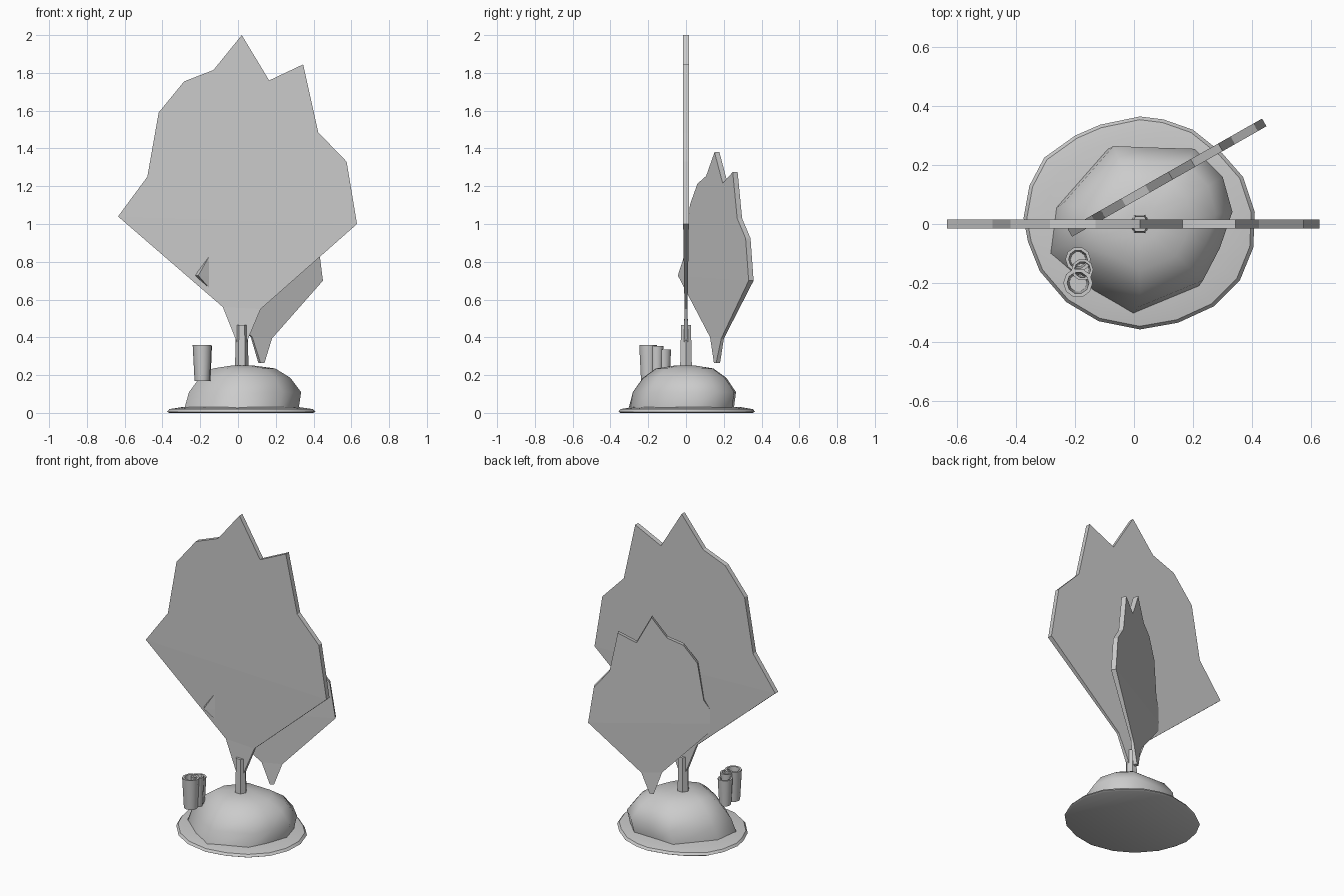
import bpy, bmesh, math
from mathutils import Vector, Matrix

cube = bpy.data.objects.get("Cube")
if cube:
    bpy.data.objects.remove(cube, do_unlink=True)

grey = bpy.data.materials.new("plain_grey")
grey.use_nodes = True
grey.diffuse_color = (0.6, 0.6, 0.6, 1)
grey.node_tree.nodes["Principled BSDF"].inputs["Base Color"].default_value = (0.6, 0.6, 0.6, 1)


def finish(name, bm, smooth=None):
    bmesh.ops.recalc_face_normals(bm, faces=bm.faces[:])
    mesh = bpy.data.meshes.new(name)
    bm.to_mesh(mesh)
    bm.free()
    mesh.materials.append(grey)
    obj = bpy.data.objects.new(name, mesh)
    bpy.context.collection.objects.link(obj)
    if smooth:
        bpy.ops.object.select_all(action='DESELECT')
        obj.select_set(True)
        bpy.context.view_layer.objects.active = obj
        bpy.ops.object.shade_smooth_by_angle(angle=math.radians(smooth))
    return obj


def loft(name, rings, smooth=None):
    """Skin a stack of closed rings and cap both ends."""
    bm = bmesh.new()
    loops = [[bm.verts.new(p) for p in ring] for ring in rings]
    for low, high in zip(loops, loops[1:]):
        for i in range(len(low)):
            j = (i + 1) % len(low)
            bm.faces.new((low[i], low[j], high[j], high[i]))
    bm.faces.new(loops[0][::-1])
    bm.faces.new(loops[-1])
    return finish(name, bm, smooth)


def scaled(outline, scale, z, dx=0, dy=0):
    return [(x * scale + dx, y * scale + dy, z) for x, y in outline]


def circle(x, y, z, r, sides):
    return [(x + r * math.cos(math.tau * i / sides),
             y + r * math.sin(math.tau * i / sides), z) for i in range(sides)]


# Flat jagged leaf: full-thickness crown, thinner towards the stalk
crown = [(-.635, 1.04), (-.48, 1.25), (-.42, 1.59), (-.285, 1.755), (-.13, 1.815),
         (.02, 2), (.165, 1.76), (.345, 1.845), (.425, 1.485), (.575, 1.33), (.63, 1)]
shoulder = [(.12, .55), (-.08, .56)]
tip = [(.04, .36), (0, .36)]


def leaf(name, matrix):
    bm = bmesh.new()
    sides = []
    for s in (-1, 1):
        top = [bm.verts.new((x, s * .015, z)) for x, z in crown]
        mid = [bm.verts.new((x, s * .008, z)) for x, z in shoulder]
        end = [bm.verts.new((x, s * .012, z)) for x, z in tip]
        bm.faces.new(top)
        bm.faces.new((top[0], top[-1], mid[0], mid[1]))
        bm.faces.new((mid[1], mid[0], end[0], end[1]))
        sides.append(top + [mid[0], end[0], end[1], mid[1]])
    front, back = sides
    for i in range(len(front)):
        j = (i + 1) % len(front)
        bm.faces.new((front[i], front[j], back[j], back[i]))
    bm.transform(matrix)
    finish(name, bm)


leaf("large_leaf", Matrix.Identity(4))
leaf("small_leaf", Matrix.Translation((.124, .164, .02))
     @ Matrix.Rotation(math.radians(29.6), 4, 'Z')
     @ Matrix.Diagonal((.6, 1, .68, 1)) @ Matrix.Translation((-.02, 0, 0)))

# Six-sided stalk
loft("stalk", [circle(.02, 0, z, r, 6) for z, r in ((.2, .037), (.465, .03))])

# Thin irregular base plate
plate = [(.02, .365), (-.115, .337), (-.2, .3), (-.305, .225), (-.355, .13),
         (-.375, .02), (-.36, -.06), (-.32, -.16), (-.23, -.265), (-.12, -.33),
         (.02, -.358), (.15, -.335), (.27, -.28), (.36, -.19), (.405, -.08),
         (.41, .04), (.37, .16), (.3, .24), (.2, .32), (.1, .355)]
loft("base_plate", [scaled(plate, .97, 0), scaled(plate, 1, .006),
                    scaled(plate, .97, .02), scaled(plate, .8, .03)], 40)

# Faceted mound, softly shaded
mound = [(.03, .26), (-.09, .265), (-.27, .06), (-.29, -.1), (-.14, -.23),
         (0, -.31), (.23, -.215), (.29, -.1), (.335, .03), (.3, .155), (.2, .255)]
loft("mound", [scaled(mound, .97, .015, -.005, -.005),
               scaled(mound, .95, .11, .016, .013),
               scaled(mound, .77, .185, .02, .01),
               scaled(mound, .53, .235, .02, .005),
               scaled(mound, .2, .25, .02, 0)], 60)

# Hollow tapered cups, one behind the other
for name, x, y, r, top in (("front_cup", -.19, -.2, .05, .36),
                           ("middle_cup", -.175, -.155, .037, .355),
                           ("back_cup", -.19, -.12, .043, .335)):
    loft(name, [circle(x, y, .17, r * .8, 10), circle(x, y, top, r, 10),
                circle(x, y, top, r * .74, 10), circle(x, y, .2, r * .6, 10)], 40)
